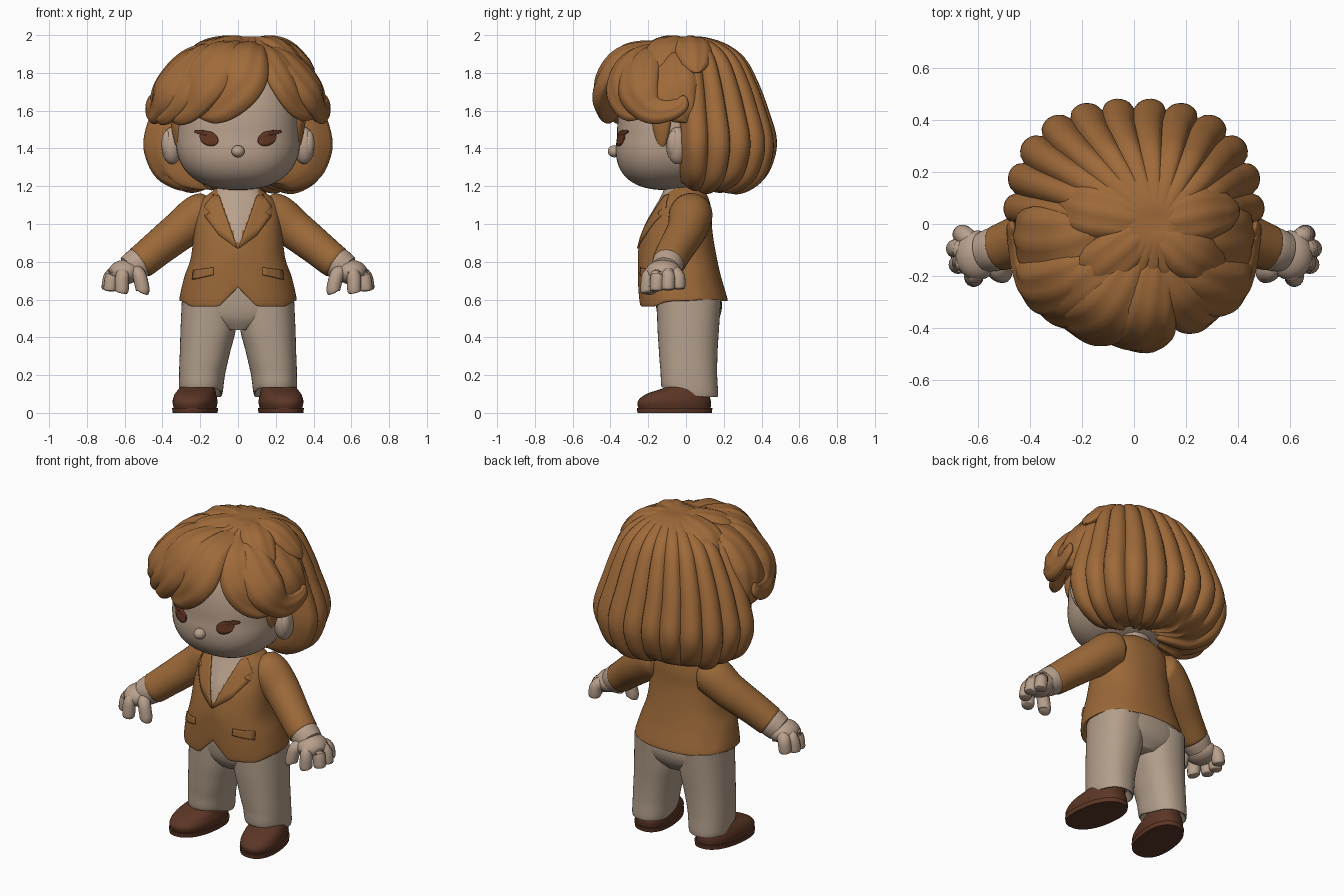
import bpy, bmesh, math, random
from mathutils import Vector

random.seed(4)
if "Cube" in bpy.data.objects:
    bpy.data.objects.remove(bpy.data.objects["Cube"], do_unlink=True)


def material(name, r, g, b):
    m = bpy.data.materials.new(name)
    m.use_nodes = True
    m.diffuse_color = (r, g, b, 1)
    m.node_tree.nodes["Principled BSDF"].inputs["Base Color"].default_value = (r, g, b, 1)
    return m


HAIR = material("chestnut brown", .35, .145, .042)
CLOTH = material("jacket brown", .33, .14, .04)
SKIN = material("warm beige", .48, .35, .262)
TROUSER = material("pale taupe", .45, .345, .26)
LEATHER = material("dark leather", .107, .037, .019)
EYE = material("dark eye brown", .125, .038, .016)


def finish(name, bm, *mats):
    bmesh.ops.recalc_face_normals(bm, faces=bm.faces)
    me = bpy.data.meshes.new(name)
    bm.to_mesh(me)
    bm.free()
    for m in mats:
        me.materials.append(m)
    for p in me.polygons:
        p.use_smooth = True
    me.set_sharp_from_angle(angle=math.radians(50))
    ob = bpy.data.objects.new(name, me)
    bpy.context.collection.objects.link(ob)
    return ob


def smooth(rows, n):
    """Catmull-Rom interpolation of tuples."""
    out, last = [], len(rows) - 1
    for i in range(last):
        quad = list(zip(rows[max(i - 1, 0)], rows[i], rows[i + 1], rows[min(i + 2, last)]))
        for k in range(n):
            t = k / n
            out.append([.5 * (2 * b + (c - a) * t + (2 * a - 5 * b + 4 * c - d) * t * t
                              + (3 * b - a - 3 * c + d) * t ** 3) for a, b, c, d in quad])
    return out + [list(rows[-1])]


def skin(name, rings, *mats):
    """Closed skin over a stack of rings."""
    bm = bmesh.new()
    vs = [[bm.verts.new(p) for p in ring] for ring in rings]
    n = len(vs[0])
    for a, b in zip(vs, vs[1:]):
        for i in range(n):
            bm.faces.new((a[i], a[(i + 1) % n], b[(i + 1) % n], b[i]))
    bm.faces.new(vs[0])
    bm.faces.new(vs[-1])
    return finish(name, bm, *mats)


def spow(v, e):
    return math.copysign(abs(v) ** e, v)


def loft(name, rows, *mats, n=6, p=2.3, seg=48, shape=lambda v: v):
    """Rows are height, centre x, centre y, half width, half depth."""
    rings = []
    for z, cx, cy, rx, ry in smooth(rows, n):
        angles = [math.tau * i / seg for i in range(seg)]
        rings.append([shape(Vector((cx + rx * spow(math.cos(a), 2 / p),
                                    cy + ry * spow(math.sin(a), 2 / p), z))) for a in angles])
    return skin(name, rings, *mats)


def sweep(name, pts, mat, flat=1, centre=(0, 0, 1.5), ridge=0, sx=1, seg=32):
    """Rounded tube through points with radii, flattened away from a centre."""
    path = smooth([(x * sx, y, z, w) for x, y, z, w in pts], 7)
    rings, last = [], len(path) - 1
    for i, row in enumerate(path):
        p = Vector(row[:3])
        d = (Vector(path[min(i + 1, last)][:3]) - Vector(path[max(i - 1, 0)][:3])).normalized()
        out = p - Vector(centre)
        out = (out - d * out.dot(d)).normalized()
        side = d.cross(out)
        w = row[3] * min(1, (min(i, last - i) / last * 7 + .01) ** .5)
        ring = []
        for k in range(seg):
            a = math.tau * k / seg
            bump = 1 + ridge * math.cos(8 * a)
            ring.append(p + side * w * math.cos(a) + out * w * flat * bump * math.sin(a))
        rings.append(ring)
    return skin(name, rings, mat)


def ball(name, loc, size, mat):
    bm = bmesh.new()
    bmesh.ops.create_uvsphere(bm, u_segments=32, v_segments=20, radius=1)
    for v in bm.verts:
        v.co = Vector(loc) + Vector(c * s for c, s in zip(v.co, size))
    return finish(name, bm, mat)


def plate(name, outline, target, mat, sx=1):
    """Thin plate laid on the front of a target."""
    bm = bmesh.new()
    bm.faces.new([bm.verts.new((x * sx, 0, z)) for x, z in outline])
    bmesh.ops.triangulate(bm, faces=bm.faces[:])
    bmesh.ops.subdivide_edges(bm, edges=bm.edges[:], cuts=4, use_grid_fill=True)
    for v in bm.verts:
        hit, loc, _, _ = target.ray_cast((v.co.x, -2, v.co.z), (0, 1, 0))
        if not hit:
            _, loc, _, _ = target.closest_point_on_mesh((v.co.x, -.1, v.co.z))
        v.co = loc - Vector((0, .004, 0))
    ob = finish(name, bm, mat)
    mod = ob.modifiers.new("thickness", "SOLIDIFY")
    mod.thickness, mod.offset = .009, 0


def ramp(a, b, v):
    t = max(0, min(1, (v - a) / (b - a)))
    return t * t * (3 - 2 * t)


# Head: squarish ball with the jaw pushed forward
bm = bmesh.new()
bmesh.ops.create_uvsphere(bm, u_segments=64, v_segments=40, radius=1)
for v in bm.verts:
    k = sum(abs(c) ** 2.4 for c in v.co) ** (-1 / 2.4)
    x, y, z = v.co * k
    v.co = (x * .33, y * .31 - .055 - .045 * max(0, -z), 1.46 + z * (.42 if z > 0 else .28))
head = finish("head", bm, SKIN)
ball("nose", (0, -.378, 1.385), (.035, .036, .032), SKIN)
loft("neck", [(1.02, 0, 0, .1, .1), (1.12, 0, -.01, .095, .1), (1.26, 0, -.02, .1, .1)], SKIN)

# Jacket body with a cut-away front hem and an open neckline
def hem(v):
    low = .10 * max(0, 1 - abs(v.x) / .1) if v.y < 0 else .03 * ramp(0, .2, v.y)
    low += .03 * ramp(.24, .31, abs(v.x))
    v.z += low * (1.2 - v.z) / .63
    return v


jacket = loft("jacket", [(.68, 0, -.015, .26, .19), (.59, 0, -.015, .285, .212),
                         (.57, 0, -.015, .31, .235), (.70, 0, -.035, .285, .22),
                         (.82, 0, -.045, .25, .205), (.95, 0, -.04, .235, .18),
                         (1.05, 0, -.02, .225, .155), (1.12, 0, -.008, .2, .132),
                         (1.17, 0, -.01, .14, .11), (1.2, 0, -.025, .1, .085)],
              CLOTH, SKIN, n=8, seg=96, shape=hem)
for f in jacket.data.polygons:
    c = f.center
    if c.y < -.04 and abs(c.x) < .36 * (c.z - .875):
        f.material_index = 1
ball("belt_buckle", (0, -.2, .7), (.035, .04, .035), SKIN)

# Trousers
loft("trouser_hips", [(.44, 0, .01, .1, .12), (.5, 0, .015, .25, .16),
                      (.58, 0, .015, .285, .175), (.72, 0, 0, .25, .165)], TROUSER)


def cuff(v):
    v.z += .05 * ramp(.1, -.13, v.y) * ramp(.3, .08, v.z)
    return v


bpy.context.view_layer.update()
for sx, side in ((1, "left"), (-1, "right")):
    loft(side + "_trouser_leg", [(.13, .195 * sx, .02, .08, .11), (.085, .197 * sx, .02, .112, .148),
                                 (.2, .19 * sx, .015, .122, .15), (.32, .175 * sx, .012, .133, .155),
                                 (.45, .157 * sx, .012, .147, .163), (.6, .15 * sx, .015, .147, .17)],
         TROUSER, shape=cuff)

    # Shoes with toes turned out
    def turn(v):
        v.x -= sx * v.y * .12
        return v
    loft(side + "_shoe", [(.02, .22 * sx, -.06, .108, .19), (.06, .22 * sx, -.062, .115, .194),
                          (.1, .22 * sx, -.045, .106, .165), (.135, .215 * sx, 0, .09, .11),
                          (.17, .21 * sx, .02, .07, .08)], LEATHER, shape=turn)
    loft(side + "_sole", [(0, .22 * sx, -.06, .115, .197), (.026, .22 * sx, -.06, .118, .2)],
         LEATHER, n=1, shape=turn)

    # Sleeve, cuff and hand
    sweep(side + "_sleeve", [(.12, .03, 1.06, .1), (.2, .025, 1.045, .115), (.3, .005, .97, .105),
                             (.42, -.05, .875, .095), (.5, -.085, .81, .09), (.55, -.1, .775, .085)],
          CLOTH, sx=sx)
    sweep(side + "_shirt_cuff", [(.48, -.08, .825, .07), (.53, -.095, .79, .084),
                                 (.585, -.11, .75, .075)], SKIN, sx=sx)
    ball(side + "_palm", (.6 * sx, -.12, .745), (.085, .095, .065), SKIN)
    for finger, tip in (("thumb", (.505, -.19, .655)), ("index", (.615, -.205, .655)),
                        ("middle", (.675, -.155, .665)), ("ring", (.685, -.095, .67)),
                        ("little", (.66, -.04, .675))):
        x, y, z = tip
        sweep(side + "_" + finger + "_finger", [(.57 + (x - .57) * .3, -.12 + (y + .12) * .4, .75, .036),
              (x * .8 + .12, y * .9 - .01, .73, .037), (x, y, z, .037), (x + .003, y, z - .022, .03)],
              SKIN, sx=sx, centre=(.3 * sx, 0, 1.2), seg=16)

    # Lapel, pocket flap, eye and ear
    plate(side + "_lapel", [(.002, .87), (.1, 1.15), (.13, 1.155), (.18, 1.09), (.145, 1.06),
                            (.175, 1.04), (.1, .94)], jacket, CLOTH, sx)
    plate(side + "_pocket_flap", [(.13, .73), (.13, .77), (.235, .755), (.24, .705)], jacket, CLOTH, sx)
    ring = [math.tau * i / 20 for i in range(20)]
    for part, cx, cz, w, h, tilt in (("eye", .153, 1.452, .046, .034, .45),
                                     ("lashes", .19, 1.485, .04, .012, .15)):
        plate(side + "_" + part, [(cx + w * math.cos(a) - h * math.sin(a) * tilt,
                                   cz + h * math.sin(a) + w * math.cos(a) * tilt) for a in ring],
              head, EYE, sx)
    ball(side + "_ear", (.35 * sx, -.045, 1.415), (.055, .06, .098), SKIN)
    ball(side + "_ear_lobe", (.375 * sx, -.065, 1.425), (.03, .035, .07), SKIN)

    # Side locks beside the face and over the temple
    sweep(side + "_sideburn", [(.33, -.12, 1.65, .05), (.325, -.13, 1.52, .05),
                               (.315, -.13, 1.4, .02)], HAIR, flat=.5, sx=sx)
    sweep(side + "_temple_lock", [(.02, .02, 1.94, .06), (.24, -.06, 1.88, .12), (.37, -.07, 1.74, .14),
                                  (.42, -.03, 1.62, .1), (.43, .02, 1.54, .04)],
          HAIR, flat=.45, ridge=.08, sx=sx)
    sweep(side + "_curl_lock", [(.04, -.06, 1.94, .06), (.22, -.21, 1.87, .11), (.36, -.25, 1.72, .12),
                                (.42, -.19, 1.615, .085), (.45, -.1, 1.6, .06), (.465, -.03, 1.63, .045),
                                (.465, -.01, 1.68, .03)], HAIR, flat=.5, ridge=.08, sx=sx)

# Main hair: scalloped bob that narrows into the head at the face
LOBES, STEP = 24, 8
jitter = [random.uniform(-.025, .025) for _ in range(LOBES)]
profile = [(.02, 1.99), (.1, 1.99), (.22, 1.955), (.325, 1.88), (.4, 1.75), (.455, 1.61), (.5, 1.46),
           (.49, 1.35), (.43, 1.24), (.31, 1.18), (.2, 1.2), (.05, 1.26)]
rings = []
for r, z in smooth(profile, 5):
    shift = .09 * max(0, 1 - r / .45) if z > 1.6 else 0
    ring = []
    for i in range(LOBES * STEP):
        a = math.tau * i / (LOBES * STEP)
        c, s = math.cos(a), math.sin(a)
        lobe = abs(math.sin(a * LOBES / 2)) ** .6
        face = ramp(.04, -.2, s)
        k = 1 - face * (1 - (.5 + .42 * ramp(1.62, 1.85, z)))
        k *= (.92 + .08 * lobe) / (abs(c) ** 2.5 + abs(s) ** 2.5) ** .4
        drop = jitter[i // STEP] * lobe * ramp(1.6, 1.2, z) + .02 * ramp(.3, 0, s) * ramp(1.5, 1.2, z)
        ring.append((r * k * c + shift, r * k * s * .96, z + drop))
    rings.append(ring)
skin("bob_hair", rings, HAIR)

# Swept fringe, parted to one side
fringe = {
    "front": [(.09, -.06, 1.95, .05), (.06, -.32, 1.9, .1), (.02, -.42, 1.76, .13),
              (-.09, -.405, 1.64, .11), (-.22, -.355, 1.58, .05)],
    "middle": [(.06, -.06, 1.95, .05), (-.07, -.3, 1.9, .12), (-.17, -.37, 1.76, .14),
               (-.27, -.33, 1.63, .11), (-.38, -.26, 1.57, .05)],
    "outer": [(.04, -.05, 1.95, .05), (-.15, -.24, 1.89, .12), (-.28, -.3, 1.74, .13),
              (-.37, -.26, 1.62, .1), (-.44, -.17, 1.58, .05)],
    "left": [(.1, -.06, 1.95, .05), (.17, -.27, 1.89, .08), (.245, -.345, 1.75, .1),
             (.315, -.31, 1.635, .085), (.41, -.23, 1.57, .04)],
}
for part, pts in fringe.items():
    sweep(part + "_fringe_lock", pts, HAIR, flat=.45, ridge=.08)

# Crown locks softening the parting
for i, (x, y) in enumerate(((-.2, .06), (-.14, -.18), (.28, .04), (.24, -.13))):
    sweep("crown_lock_%d" % (i + 1), [(.08, 0, 1.955, .05), (.08 + (x - .08) * .5, y * .5, 1.955, .09),
          (x, y, 1.91, .1), (x * 1.45, y * 1.4, 1.8, .05)], HAIR, flat=.45, ridge=.08)
